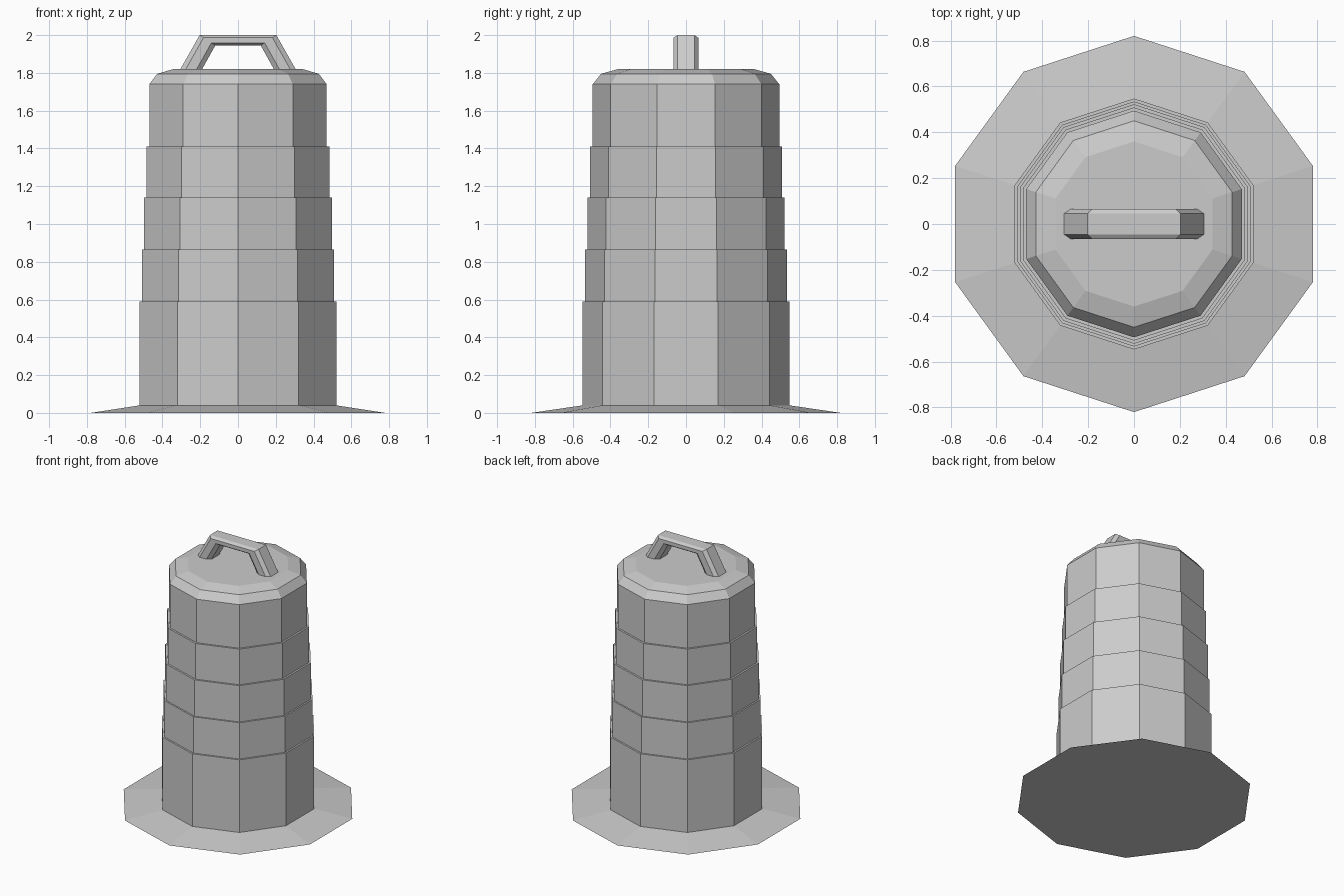
import bpy, bmesh, math

if "Cube" in bpy.data.objects:
    bpy.data.objects.remove(bpy.data.objects["Cube"])

SIDES = 10


def finish(name, bm):
    bmesh.ops.recalc_face_normals(bm, faces=bm.faces)
    mesh = bpy.data.meshes.new(name)
    bm.to_mesh(mesh)
    bm.free()
    obj = bpy.data.objects.new(name, mesh)
    bpy.context.collection.objects.link(obj)
    return obj


def bridge(bm, rings):
    for a, b in zip(rings, rings[1:]):
        n = len(a)
        for i in range(n):
            j = (i + 1) % n
            bm.faces.new((a[i], a[j], b[j], b[i]))


def lathe(name, profile, cap_start=False, cap_end=False):
    """Ten-sided turned shape, with corners pointing along y."""
    bm = bmesh.new()
    rings = []
    for r, z in profile:
        angles = [math.pi / 2 + math.tau * i / SIDES for i in range(SIDES)]
        rings.append([bm.verts.new((r * math.cos(a), r * math.sin(a), z)) for a in angles])
    bridge(bm, rings)
    if cap_start:
        bm.faces.new(rings[0])
    if cap_end:
        bm.faces.new(rings[-1])
    return finish(name, bm)


# Flared base with a closed underside
lathe("base_flange", [(0.82, 0), (0.547, 0.04)], cap_start=True)

# Stepped barrel: straight tiers that narrow upwards, then a bevelled lid
radii = [0.547, 0.534, 0.522, 0.508, 0.494]
levels = [0.04, 0.59, 0.865, 1.14, 1.41, 1.74]
profile = []
for r, low, high in zip(radii, levels, levels[1:]):
    profile += [(r, low), (r, high)]
profile += [(0.45, 1.795), (0.36, 1.82)]
lathe("stepped_barrel", profile, cap_end=True)

# Carry handle: octagonal section swept between outer and inner outlines
outer = [(-0.305, 1.82), (-0.203, 2.0), (0.203, 2.0), (0.305, 1.82)]
inner = [(-0.19, 1.82), (-0.12, 1.946), (0.12, 1.946), (0.19, 1.82)]
section = [(-0.045, 0), (0.045, 0), (0.065, 0.25), (0.065, 0.75),
           (0.045, 1), (-0.045, 1), (-0.065, 0.75), (-0.065, 0.25)]
bm = bmesh.new()
rings = []
for (xo, zo), (xi, zi) in zip(outer, inner):
    rings.append([bm.verts.new((xo + (xi - xo) * t, y, zo + (zi - zo) * t))
                  for y, t in section])
bridge(bm, rings)
bm.faces.new(rings[0])
bm.faces.new(rings[-1])
finish("carry_handle", bm)
